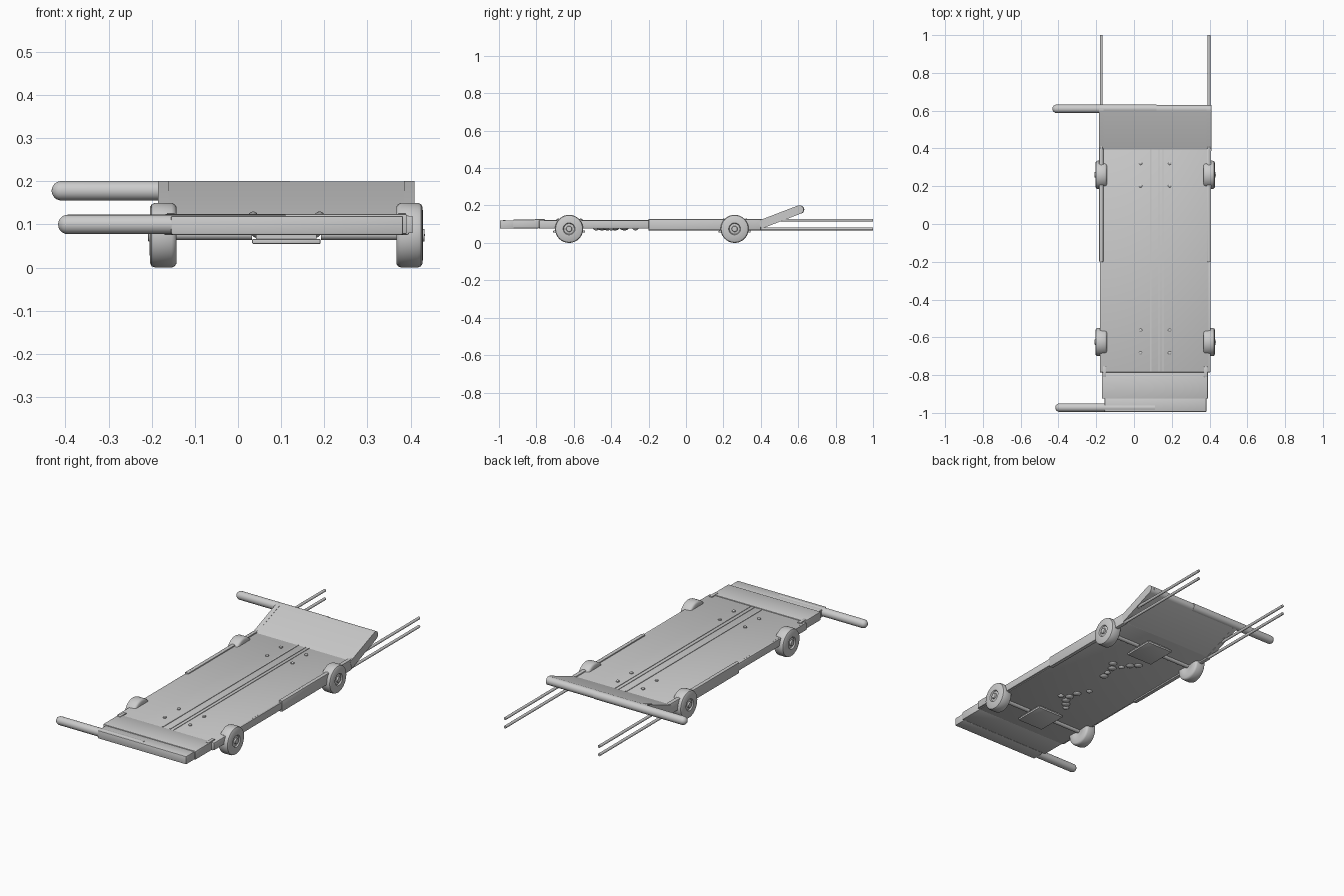
import bpy, bmesh, math
from mathutils import Vector

if "Cube" in bpy.data.objects:
    bpy.data.objects.remove(bpy.data.objects["Cube"])

CX = 0.112  # centreline of the deck


def finish(o, angle=35):
    bpy.ops.object.select_all(action='DESELECT')
    o.select_set(True)
    bpy.context.view_layer.objects.active = o
    bpy.ops.object.shade_smooth_by_angle(angle=math.radians(angle))
    return o


def make(name, bm):
    bmesh.ops.recalc_face_normals(bm, faces=bm.faces)
    me = bpy.data.meshes.new(name)
    bm.to_mesh(me)
    bm.free()
    o = bpy.data.objects.new(name, me)
    bpy.context.collection.objects.link(o)
    return finish(o)


def box(name, x, y, z, bevel=0.0):
    """Box from three (min, max) ranges."""
    bm = bmesh.new()
    bmesh.ops.create_cube(bm, size=1)
    for v in bm.verts:
        v.co = Vector([(r[0] + r[1]) / 2 + c * (r[1] - r[0]) for r, c in zip((x, y, z), v.co)])
    if bevel:
        bmesh.ops.bevel(bm, geom=bm.edges[:], offset=bevel, segments=2, affect='EDGES', profile=0.5)
    return make(name, bm)


def lathe(name, profile, loc, axis, steps=32):
    """Spin (radius, along) points about an axis."""
    bm = bmesh.new()
    vs = [bm.verts.new((r, 0, h)) for r, h in profile]
    es = [bm.edges.new(p) for p in zip(vs, vs[1:])]
    bmesh.ops.spin(bm, geom=vs + es, cent=(0, 0, 0), axis=(0, 0, 1), angle=math.tau, steps=steps)
    bmesh.ops.remove_doubles(bm, verts=bm.verts, dist=1e-5)
    rot = Vector((0, 0, 1)).rotation_difference(Vector(axis)).to_matrix()
    for v in bm.verts:
        v.co = rot @ v.co + Vector(loc)
    return make(name, bm)


def rod(name, a, b, r, round_end=False):
    """Cylinder from a to b, optionally with a domed tip at b."""
    a, b = Vector(a), Vector(b)
    n = (b - a).length
    prof = [(0, 0), (r, 0)]
    if round_end:
        prof += [(r * math.cos(t * math.pi / 12), n - r + r * math.sin(t * math.pi / 12)) for t in range(6)]
    else:
        prof.append((r, n))
    return lathe(name, prof + [(0, n)], a, b - a, 24)


def panel(name, x, outline):
    """Side outline of (y, z) points extruded across x."""
    bm = bmesh.new()
    f = bm.faces.new([bm.verts.new((x[0], y, z)) for y, z in outline])
    g = bmesh.ops.extrude_face_region(bm, geom=[f])['geom']
    bmesh.ops.translate(bm, vec=(x[1] - x[0], 0, 0), verts=[v for v in g if isinstance(v, bmesh.types.BMVert)])
    return make(name, bm)


def slanted(name, x, a, b, t, round_tip):
    """Tilted slab between two (y, z) points, thickness t."""
    a, b = Vector(a), Vector(b)
    d = (b - a).normalized()
    n = Vector((-d.y, d.x))
    pts = [a + n * t / 2, a - n * t / 2, b - n * t / 2]
    if round_tip:
        pts += [b + (d * math.sin(k * math.pi / 8) - n * math.cos(k * math.pi / 8)) * t / 2 for k in range(1, 8)]
    pts.append(b + n * t / 2)
    return panel(name, x, pts)


# main deck and raised centre strips
box("deck", (-0.172, 0.396), (-0.785, 0.40), (0.076, 0.121), 0.003)
for x0, x1 in ((0.084, 0.092), (0.130, 0.136), (0.152, 0.156)):
    box("deck_strip", (x0, x1), (-0.78, 0.395), (0.118, 0.1235))

# front flap with a thinner lip
box("front_flap", (-0.17, 0.391), (-0.925, -0.785), (0.078, 0.124), 0.003)
box("front_lip", (-0.155, 0.383), (-0.995, -0.92), (0.076, 0.120), 0.004)
rod("front_handle", (0.11, -0.972, 0.1), (-0.417, -0.972, 0.1), 0.0225, True)

# tilted rear flap, framed by side bars
slanted("rear_flap", (-0.165, 0.39), (0.392, 0.097), (0.608, 0.178), 0.044, True)
rod("rear_handle", (0.12, 0.61, 0.178), (-0.432, 0.61, 0.178), 0.0225, True)

for s in (-1, 1):
    ex = CX + s * 0.285
    side = (ex - 0.012, ex + 0.012)
    slanted("rear_side_bar", side, (0.395, 0.097), (0.606, 0.178), 0.046, True)
    # side rails: slim front half, thicker sleeve at the back with two long rods
    box("side_rail", (ex - 0.008, ex + 0.008), (-0.785, -0.19), (0.08, 0.120), 0.002)
    box("rail_sleeve", (ex - 0.011, ex + 0.011), (-0.20, 0.40), (0.068, 0.127), 0.003)
    for z in (0.075, 0.121):
        rod("sliding_rod", (ex, -0.2, z), (ex, 1.0, z), 0.0075)
    hx = CX + s * 0.268
    box("front_hinge_tab", (hx - 0.009, hx + 0.009), (-0.81, -0.755), (0.10, 0.1265), 0.002)

# wheels, axles, mounting plates and bolts
for y in (0.26, -0.625):
    for s in (-1, 1):
        lathe("wheel", [(0, -0.029), (0.03, -0.029), (0.034, -0.031), (0.066, -0.031), (0.072, -0.027),
                        (0.075, -0.02), (0.075, 0.018), (0.072, 0.026), (0.065, 0.030), (0.032, 0.031),
                        (0.028, 0.024), (0.016, 0.026), (0.014, 0.034), (0, 0.035)],
              (CX + s * 0.286, y, 0.075), (s, 0, 0), 40)
        rod("axle_sleeve", (CX + s * 0.08, y, 0.077), (CX + s * 0.262, y, 0.077), 0.013)
        for yb in (y - 0.058, y + 0.062):
            lathe("deck_bolt", [(0, 0.004), (0.005, 0.003), (0.009, 0), (0.009, -0.012), (0, -0.012)],
                  (CX + s * 0.077, yb, 0.126), (0, 0, 1), 12)
    box("mounting_plate", (CX - 0.079, CX + 0.079), (y - 0.085, y + 0.085), (0.055, 0.066), 0.002)
    box("mounting_riser", (CX - 0.07, CX + 0.07), (y - 0.075, y + 0.075), (0.064, 0.08))

# scattered flattened studs under the deck
studs = [(0.16, -0.40), (0.12, -0.38), (0.11, -0.33), (0.077, -0.27), (0.11, -0.42), (0.085, -0.45), (0.06, -0.48),
         (0.168, 0.03), (0.14, -0.01), (0.11, 0.03), (0.085, 0.07), (0.054, 0.10), (0.13, -0.06), (0.12, -0.10)]
for i, (x, y) in enumerate(studs):
    r = 0.022 if i % 3 else 0.016
    lathe("underside_stud", [(0, -0.009), (r * 0.5, -0.0075), (r * 0.85, -0.004), (r, 0.0), (r, 0.003), (0, 0.003)],
          (x, y, 0.0755), (0, 0, 1), 16)
